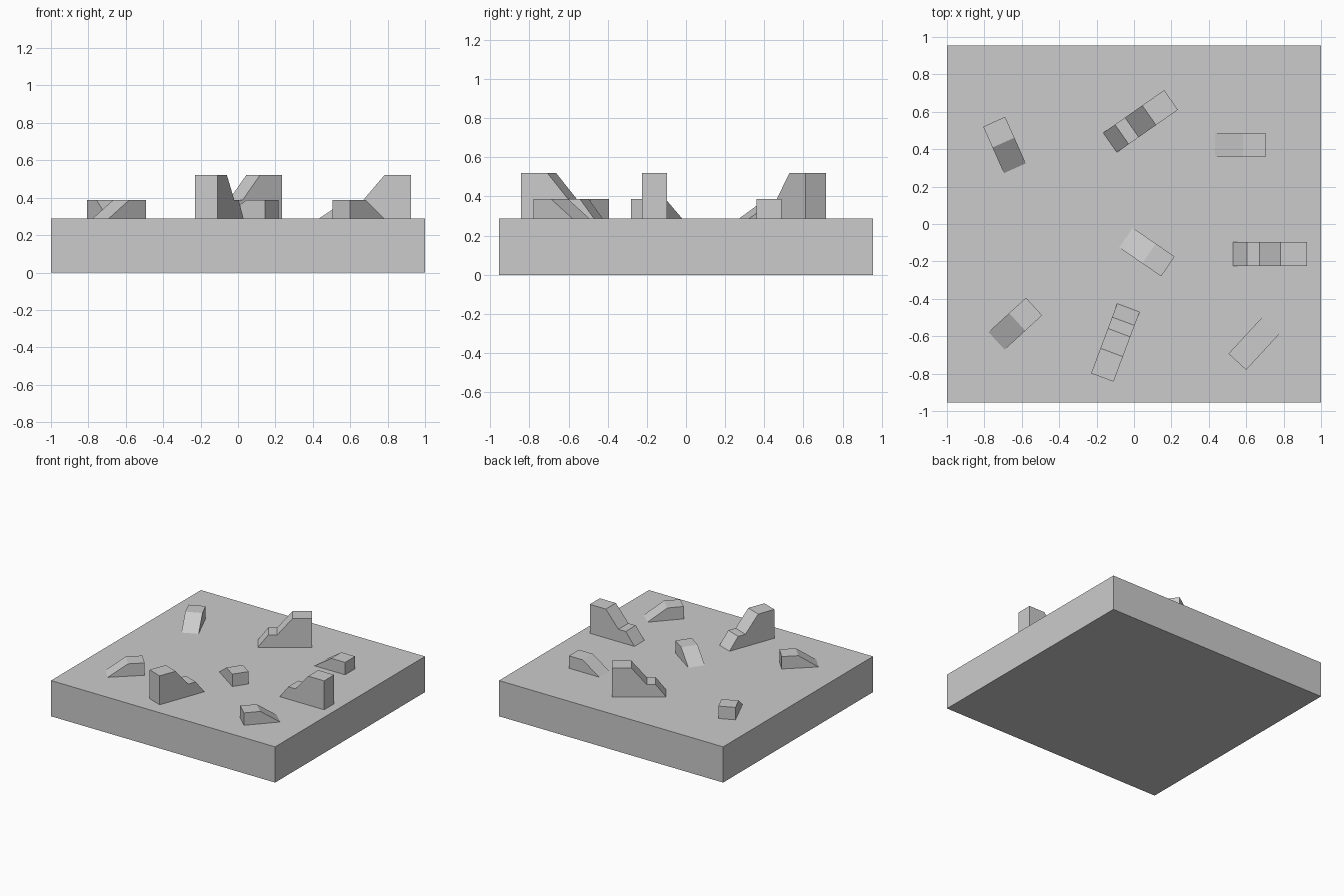
import bpy, math

if "Cube" in bpy.data.objects:
    bpy.data.objects.remove(bpy.data.objects["Cube"])

BASE_TOP = 0.288
WIDTH = 0.128

# Side profiles (distance from the low end, height above the slab)
TALL = [(0, 0), (0.077, 0.1), (0.142, 0.1), (0.255, 0.233), (0.398, 0.233), (0.398, 0)]
SHORT = [(0, 0), (0.15, 0.1), (0.272, 0.1), (0.272, 0)]


def extrude_profile(name, profile, width, location, angle):
    """Extrude an x-z profile symmetrically along y, then place and turn it."""
    n = len(profile)
    verts = [(x, y, z) for y in (-width / 2, width / 2) for x, z in profile]
    faces = [tuple(range(n))[::-1], tuple(range(n, 2 * n))]
    faces += [(i, (i + 1) % n, n + (i + 1) % n, n + i) for i in range(n)]
    mesh = bpy.data.meshes.new(name)
    mesh.from_pydata(verts, [], [f[::-1] for f in faces])
    obj = bpy.data.objects.new(name, mesh)
    obj.location = location
    obj.rotation_euler.z = math.radians(angle)
    bpy.context.collection.objects.link(obj)


# Base slab
slab = [(-1, 0), (-1, BASE_TOP), (1, BASE_TOP), (1, 0)]
extrude_profile("base_slab", slab, 1.91, (0, 0, 0), 0)

# Two-step ramps: low end x, y, heading towards the high end
for i, (x, y, a) in enumerate([(0.528, -0.16, 0), (-0.128, 0.435, 35), (-0.03, -0.448, -110.5)]):
    extrude_profile(f"tall_ramp_{i + 1}", TALL, WIDTH, (x, y, BASE_TOP), a)

# Single ramps
for i, (x, y, a) in enumerate([(0.432, 0.423, 0), (-0.043, -0.073, -34.5), (-0.735, -0.625, 42.5),
                               (-0.637, 0.298, 114), (0.737, -0.537, 227.3)]):
    extrude_profile(f"short_ramp_{i + 1}", SHORT, WIDTH, (x, y, BASE_TOP), a)
